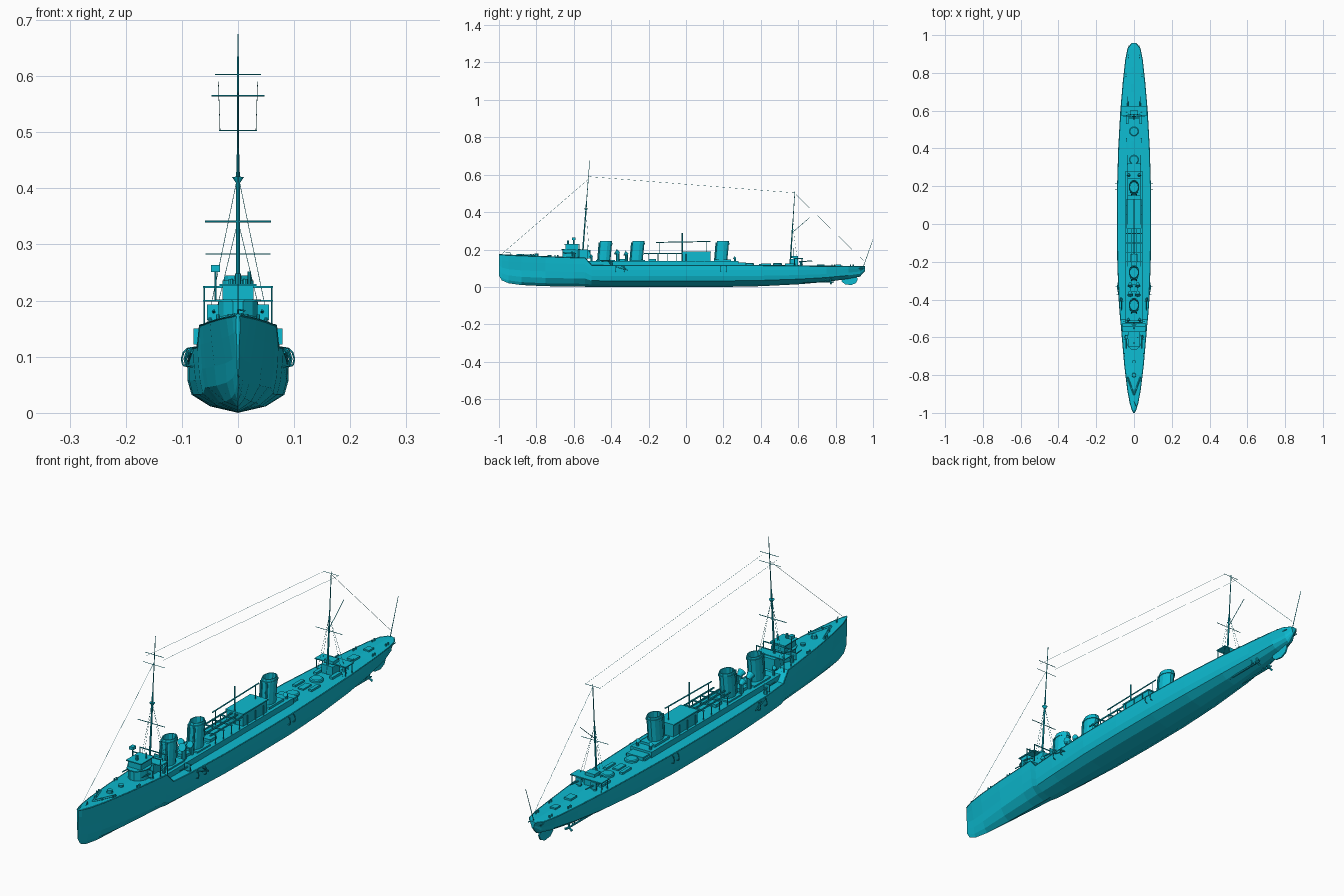
import bpy, bmesh, math
from mathutils import Vector, Matrix

mat = bpy.data.materials.new("cyan_paint")
mat.diffuse_color = (0.004, 0.50, 0.64, 1)


def finish(name, bm):
    bmesh.ops.recalc_face_normals(bm, faces=bm.faces)
    me = bpy.data.meshes.new(name)
    bm.to_mesh(me)
    bm.free()
    me.materials.append(mat)
    ob = bpy.data.objects.new(name, me)
    bpy.context.collection.objects.link(ob)
    return ob


def boxes(name, items):
    """items: (x0, x1, y0, y1, z0, z1)"""
    bm = bmesh.new()
    for x0, x1, y0, y1, z0, z1 in items:
        m = Matrix.Translation(((x0 + x1) / 2, (y0 + y1) / 2, (z0 + z1) / 2)) @ Matrix.Diagonal((x1 - x0, y1 - y0, z1 - z0, 1))
        bmesh.ops.create_cube(bm, size=1, matrix=m)
    return finish(name, bm)


def rods(name, items, sides=6):
    """items: (start, end, start radius[, end radius])"""
    bm = bmesh.new()
    for p, q, r, *r2 in items:
        p, q = Vector(p), Vector(q)
        d = q - p
        m = Matrix.Translation((p + q) / 2) @ d.to_track_quat('Z', 'Y').to_matrix().to_4x4()
        bmesh.ops.create_cone(bm, cap_ends=True, segments=sides, radius1=r, radius2=r2[0] if r2 else r,
                              depth=d.length, matrix=m)
    return finish(name, bm)


def loft(name, rings):
    """Skin a list of equal closed rings and cap both ends"""
    bm = bmesh.new()
    vs = [[bm.verts.new(p) for p in ring] for ring in rings]
    n = len(vs[0])
    for a, b in zip(vs, vs[1:]):
        for i in range(n):
            bm.faces.new((a[i], a[(i + 1) % n], b[(i + 1) % n], b[i]))
    bm.faces.new(vs[0])
    bm.faces.new(vs[-1])
    return finish(name, bm)


def stack(name, y, rings, x=0, sides=12):
    """Upright body from (z, y offset, radius x, radius y) rings"""
    ang = [math.tau * (i + .5) / sides for i in range(sides)]
    return loft(name, [[(x + rx * math.cos(a), y + dy + ry * math.sin(a), z) for a in ang] for z, dy, rx, ry in rings])


# hull stations: y, deck half breadth, waterline half breadth, keel z, deck z
stations = [(-1.0, .003, .002, .06, .174), (-.985, .010, .004, .035, .172), (-.95, .021, .010, .02, .170),
            (-.88, .034, .022, .01, .167), (-.75, .050, .042, .004, .162), (-.60, .063, .058, .002, .157),
            (-.54, .068, .064, .001, .156), (-.505, .072, .068, .001, .117), (-.40, .080, .076, 0, .116),
            (-.20, .087, .087, 0, .115), (0, .089, .090, 0, .115), (.20, .088, .089, 0, .115),
            (.40, .082, .082, .004, .115), (.60, .071, .068, .014, .113), (.75, .058, .052, .027, .111),
            (.87, .045, .036, .043, .110), (.93, .033, .020, .055, .110), (.957, .012, .006, .085, .110)]
rings = []
for y, d, w, k, t in stations:
    h = t - k
    half = [(d, t), ((d + w) / 2 + .001, k + .78 * h), (w, k + .5 * h), (w * .92, k + .28 * h), (w * .55, k + .1 * h)]
    camber = [(0, t + .003)]
    sec = half + [(0, k)] + [(-x, z) for x, z in reversed(half)] + camber
    rings.append([(x, y, z) for x, z in sec])
loft("hull", rings)

# rubbing strakes along the deck edge
rods("deck_edge_strakes", [((s * a[1], a[0], a[4]), (s * b[1], b[0], b[4]), .0016)
                           for s in (-1, 1) for a, b in zip(stations, stations[1:])], 4)

# central casing and deckhouses
boxes("central_casing", [(-.046, .046, -.53, .28, .11, .139), (-.036, .036, .28, .32, .11, .13)])
boxes("midship_deckhouse", [(-.036, .036, -.02, .13, .135, .185), (-.039, .039, -.023, .133, .184, .189)])
boxes("casing_hatches", [(-.02, .02, -.36, -.32, .135, .15), (-.018, .018, -.20, -.16, .135, .15),
                         (-.032, .032, .15, .24, .135, .148), (-.034, .034, -.48, -.38, .135, .145),
                         (-.034, .034, -.30, -.22, .135, .145)])
boxes("aft_deck_lockers", [(s * .035 - .007, s * .035 + .007, y, y + .055, .11, .124)
                           for s in (-1, 1) for y in (.26, .40, .53)] +
      [(-.012, .012, .39, .44, .11, .123), (-.015, .015, .70, .74, .108, .121), (-.012, .012, .80, .83, .108, .119)])

# three raked funnels, hollow at the top
for i, y in enumerate((-.435, -.262, .190)):
    stack(f"funnel_{i + 1}", y, [(.12, -.004, .026, .034), (.228, .006, .026, .034), (.228, .006, .0285, .037),
                                 (.236, .007, .0285, .037), (.236, .007, .026, .034), (.245, .008, .025, .033),
                                 (.245, .008, .022, .029), (.19, .004, .022, .029)])
    rods(f"funnel_pipe_{i + 1}", [((s * .013, y - .037, .13), (s * .013, y - .028, .238), .004) for s in (-1, 1)], 8)

# cowl ventilators: trunk, bent neck and forward mouth
for i, (x, y, h, r) in enumerate([(.02, -.365, .185, .014), (.02, -.318, .178, .012), (.03, -.505, .165, .008),
                                  (.028, .262, .155, .008)]):
    rods(f"cowl_vents_{i + 1}", [it for s in (-1, 1) for it in (
        ((s * x, y, .115), (s * x, y, h), r * .65),
        ((s * x, y + r * .6, h - r * .5), (s * x, y - r * .9, h + r * .3), r * .5, r * 1.15))], 10)

# bridge and wheelhouse
stack("conning_tower", -.615, [(.15, 0, .036, .048), (.198, 0, .036, .048), (.198, 0, .042, .053),
                               (.202, 0, .042, .053)], sides=12)
boxes("wheelhouse", [(-.028, .028, -.645, -.575, .20, .226), (-.033, .033, -.652, -.57, .226, .230)])
boxes("bridge_wings", [(-.062, .062, -.57, -.525, .198, .201), (-.062, .062, -.571, -.569, .222, .226),
                       (-.062, .062, -.526, -.524, .222, .226), (-.03, .03, -.57, -.51, .152, .198)])
rods("bridge_posts", [((s * .06, y, .15), (s * .06, y, .226), .0015) for s in (-1, 1) for y in (-.57, -.525)])
boxes("signal_lamp", [(-.048, -.032, -.61, -.59, .251, .263)])
rods("bridge_instruments", [((-.04, -.6, .20), (-.04, -.6, .252), .002), ((0, -.63, .23), (0, -.63, .248), .005),
                            ((.02, -.6, .23), (.02, -.6, .252), .003)], 8)


# deck guns: pedestal, shield and barrel
def gun(name, x, y, z, face):
    rods(name, [((x, y, z), (x, y, z + .02), .008, .005), ((x, y - face * .012, z + .022), (x, y + face * .06, z + .026), .0035, .002)], 8)
    boxes(name + "_shield", [(x - .012, x + .012, y + face * .008, y + face * .011, z + .008, z + .036)])


for s, side in ((-1, "left"), (1, "right")):
    gun("fore_gun_" + side, s * .043, -.60, .157, -1)
    gun("aft_gun_" + side, s * .033, .615, .113, 1)
gun("waist_gun_left", -.067, -.40, .114, -1)
gun("waist_gun_right", .067, -.40, .114, -1)

# forecastle fittings
rods("breakwater", [((s * .034, -.81, .168), (0, -.905, .172), .004) for s in (-1, 1)], 4)
rods("capstans", [((0, -.80, .16), (0, -.80, .178), .013, .010), ((0, -.73, .16), (0, -.73, .172), .01),
                  ((.014, -.87, .165), (.014, -.87, .176), .005), ((-.014, -.87, .165), (-.014, -.87, .176), .005)], 10)
rods("bollards", [((s * x, y + d, z), (s * x, y + d, z + .012), .003) for s in (-1, 1) for d in (0, .014)
                  for x, y, z in ((.036, -.83, .163), (.05, -.70, .158), (.042, .78, .109), (.03, .88, .108))], 8)
rods("anchor_crane", [((0, -.94, .168), (0, -.94, .184), .002), ((0, -.94, .184), (.012, -.965, .182), .0015)])

# turntables on the aft deck
for i, y in enumerate((.34, .49)):
    stack(f"turntable_{i + 1}", y, [(.11, 0, .025, .025), (.124, 0, .025, .025), (.127, 0, .021, .021)], sides=16)

# aft control platform
boxes("aft_platform", [(-.068, .068, .575, .625, .150, .154), (-.025, .025, .555, .60, .11, .15),
                       (-.02, .02, .565, .60, .154, .166)])
rods("aft_platform_posts", [((s * .064, y, .11), (s * .064, y, .152), .0015) for s in (-1, 1) for y in (.58, .62)])

# boat skids and boom
boxes("boat_skids", [(s * .036 - .002, s * .036 + .002, -.225, -.02, .177, .182) for s in (-1, 1)] +
      [(s * .012 - .002, s * .012 + .002, -.225, -.02, .177, .182) for s in (-1, 1)] +
      [(-.044, .044, y - .002, y + .002, .173, .178) for y in (-.20, -.15, -.10, -.05)])
rods("skid_posts", [((s * .042, y, .115), (s * .042, y, .177), .0018) for s in (-1, 1) for y in (-.20, -.15, -.10, -.05, .0, .05, .10)])
rods("boom_and_post", [((0, -.02, .14), (0, -.02, .288), .003), ((0, -.16, .238), (0, .13, .243), .0025),
                       ((0, -.14, .18), (0, -.14, .239), .0015), ((0, .11, .18), (0, .11, .242), .0015)], 8)

# masts, yards and lookout
def on_fore(z): return -.555 + .04 * (z - .15) / .525


def on_main(z): return .556 + .026 * (z - .11) / .40


rods("fore_mast", [((0, on_fore(.15), .15), (0, on_fore(.46), .46), .0042, .003),
                   ((0, on_fore(.44), .44), (0, on_fore(.675), .675), .002, .0012)], 8)
rods("main_mast", [((0, on_main(.11), .11), (0, on_main(.34), .34), .004, .003),
                   ((0, on_main(.33), .33), (0, on_main(.51), .51), .002, .0015)], 8)
rods("yards", [((-w, f(z), z), (w, f(z), z), r) for f, z, w, r in (
    (on_fore, .603, .041, .0012), (on_fore, .565, .047, .001), (on_fore, .341, .059, .0016),
    (on_main, .503, .034, .001), (on_main, .283, .058, .0012))])
rods("lookout", [((0, on_fore(.41), .41), (0, on_fore(.42), .42), .004, .011)], 10)

# rigging: stays, aerials and shrouds
rods("rigging", [((0, -.99, .172), (0, on_fore(.575), .575), .0006), ((0, .95, .14), (0, on_main(.50), .50), .0006)] +
     [((s * .035, on_fore(.59), .59), (s * .032, on_main(.503), .503), .0005) for s in (-1, 1)] +
     [((s * .055, y, .157), (s * .003, on_fore(.41), .41), .0005) for s in (-1, 1) for y in (-.535, -.515)] +
     [((s * .055, y, .113), (s * .003, on_main(.33), .33), .0005) for s in (-1, 1) for y in (.575, .60)], 4)
rods("main_gaff", [((0, on_main(.29), .29), (0, .66, .37), .0012)])
rods("ensign_staff", [((0, .948, .108), (0, 1.0, .255), .0015, .001)])

# curved boat davits on both sides
arc = [(.086, .082), (.096, .085), (.0985, .096), (.095, .108), (.087, .115)]
rods("davits", [((s * (a[0] + o), y, a[1]), (s * (b[0] + o), y, b[1]), .0016)
                for y, o in ((-.375, -.006), (-.33, -.003), (.185, .002), (.215, .002))
                for s in (-1, 1) for a, b in zip(arc, arc[1:])])
rods("stowed_anchors", [it for s in (-1, 1) for it in (
    ((s * .083, -.375, .108), (s * .088, -.32, .092), .002), ((s * .088, -.345, .113), (s * .088, -.31, .088), .002))])

# rudder, shafts and propellers
side = [(.835, .052), (.832, .03), (.85, .014), (.885, .010), (.91, .022), (.918, .04), (.912, .062)]
loft("rudder", [[(x, y, z) for y, z in side] for x in (-.003, .003)])
rods("propeller_shafts", [it for s in (-1, 1) for it in (
    ((s * .03, .52, .026), (s * .03, .775, .026), .0035), ((s * .03, .745, .026), (s * .012, .75, .045), .002),
    ((s * .03, .745, .026), (s * .043, .75, .055), .002), ((s * .03, .77, .026), (s * .03, .79, .026), .006, .002))], 8)
blades = []
for s in (-1, 1):
    for k in range(3):
        a = math.tau * k / 3 + math.pi / 2
        blades.append(((s * .03, .772, .026), (s * .03 + .017 * math.cos(a), .775, .026 + .017 * math.sin(a)), .0025, .005))
rods("propeller_blades", blades, 6)
rods("stern_guard", [((s * .03, .90, .10), (s * .026, .945, .098), .002) for s in (-1, 1)])
